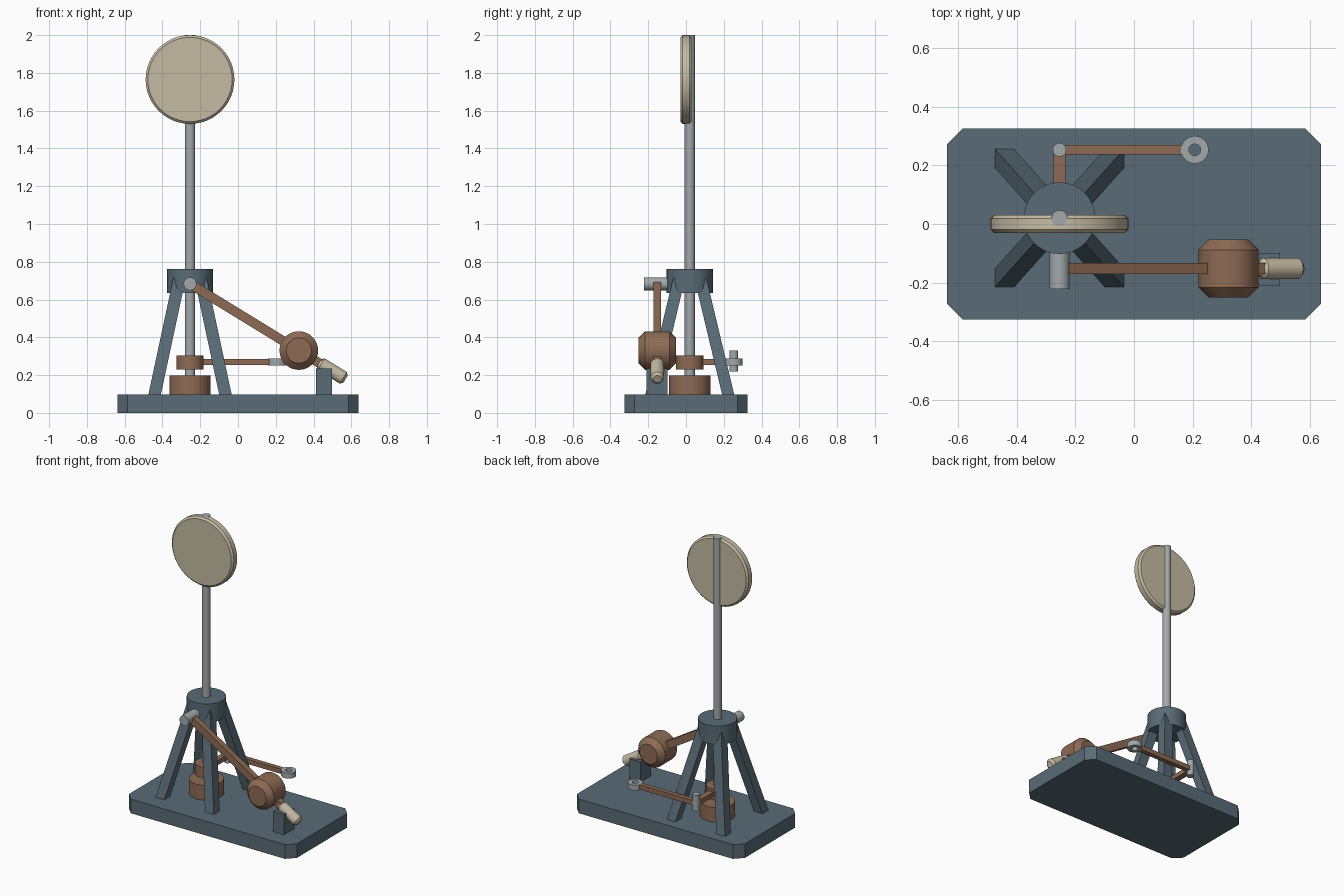
import bpy
import bmesh
import math
from mathutils import Vector

if "Cube" in bpy.data.objects:
    bpy.data.objects.remove(bpy.data.objects["Cube"], do_unlink=True)


def material(name, r, g, b):
    m = bpy.data.materials.new(name)
    m.use_nodes = True
    m.diffuse_color = (r, g, b, 1)
    m.node_tree.nodes["Principled BSDF"].inputs["Base Color"].default_value = (r, g, b, 1)
    return m


SLATE = material("slate paint", 0.1, 0.148, 0.18)
WOOD = material("brown wood", 0.27, 0.147, 0.088)
CREAM = material("cream felt", 0.56, 0.5, 0.365)
STEEL = material("pale steel", 0.36, 0.4, 0.41)

AX, AY = -0.254, 0.02    # upright axis
HY = -0.152              # hammer plane
LY, LZ = 0.253, 0.27     # linkage plane


def finish(bm, name, mat, smooth=False):
    bmesh.ops.recalc_face_normals(bm, faces=bm.faces)
    mesh = bpy.data.meshes.new(name)
    bm.to_mesh(mesh)
    bm.free()
    mesh.materials.append(mat)
    ob = bpy.data.objects.new(name, mesh)
    bpy.context.collection.objects.link(ob)
    if smooth:
        bpy.ops.object.select_all(action='DESELECT')
        ob.select_set(True)
        bpy.context.view_layer.objects.active = ob
        bpy.ops.object.shade_smooth_by_angle(angle=math.radians(30))
    return ob


def place(bm, a, b, roll_up=False):
    """Stand z-aligned geometry on the middle of a-b, pointing along it."""
    a, b = Vector(a), Vector(b)
    q = (b - a).to_track_quat('Z', 'Y')
    bmesh.ops.transform(bm, verts=bm.verts, matrix=q.to_matrix().to_4x4())
    bmesh.ops.translate(bm, verts=bm.verts, vec=(a + b) / 2)


def lathe(name, mat, a, b, profile, steps=48):
    """Spin (radius, height) points around the line a-b."""
    bm = bmesh.new()
    vs = [bm.verts.new((r, 0, h)) for r, h in profile]
    es = [bm.edges.new(p) for p in zip(vs, vs[1:])]
    bmesh.ops.spin(bm, geom=vs + es, axis=(0, 0, 1), cent=(0, 0, 0),
                   angle=math.tau, steps=steps)
    bmesh.ops.remove_doubles(bm, verts=bm.verts, dist=1e-5)
    place(bm, a, b)
    return finish(bm, name, mat, True)


def rod(name, mat, a, b, r, bevel=0.0):
    h = (Vector(b) - Vector(a)).length / 2
    if bevel:
        prof = [(0, -h), (r - bevel, -h), (r, bevel - h),
                (r, h - bevel), (r - bevel, h), (0, h)]
    else:
        prof = [(0, -h), (r, -h), (r, h), (0, h)]
    return lathe(name, mat, a, b, prof)


def upright(name, mat, z0, z1, r):
    return rod(name, mat, (AX, AY, z0), (AX, AY, z1), r)


def box(name, mat, lo, hi):
    bm = bmesh.new()
    bmesh.ops.create_cube(bm, size=1)
    lo, hi = Vector(lo), Vector(hi)
    bmesh.ops.scale(bm, verts=bm.verts, vec=hi - lo)
    bmesh.ops.translate(bm, verts=bm.verts, vec=(lo + hi) / 2)
    return finish(bm, name, mat)


# Base slab with clipped corners
bm = bmesh.new()
X, Y, C = 0.637, 0.326, 0.053
outline = [(X - C, Y), (X, Y - C), (X, C - Y), (X - C, -Y),
           (C - X, -Y), (-X, C - Y), (-X, Y - C), (C - X, Y)]
face = bm.faces.new([bm.verts.new((x, y, 0)) for x, y in outline])
ext = bmesh.ops.extrude_face_region(bm, geom=[face])
bmesh.ops.translate(bm, vec=(0, 0, 0.097),
                    verts=[v for v in ext["geom"] if isinstance(v, bmesh.types.BMVert)])
finish(bm, "base", SLATE)

# Four splayed legs leaning in to the hub
for side, sx in (("left", 1), ("right", -1)):
    for end, sy in (("front", -1), ("back", 1)):
        bm = bmesh.new()
        bmesh.ops.create_cube(bm, size=1)
        for v in bm.verts:
            top = v.co.z > 0
            off = 0.053 if top else 0.189
            v.co = (AX + sx * off + v.co.x * 0.066,
                    AY + sy * (off + 0.016 * (not top)) + v.co.y * 0.064,
                    0.725 if top else 0.09)
        finish(bm, f"leg_{end}_{side}", SLATE)

# Mast, hub and turning collar
upright("hub", SLATE, 0.635, 0.762, 0.122)
upright("mast", STEEL, 0.1, 2.0, 0.027)
upright("mast_socket", WOOD, 0.095, 0.197, 0.109)
upright("turning_collar", WOOD, 0.23, 0.305, 0.072)

# Round target disc with bevelled rim
rod("target_disc", CREAM, (AX, 0.03, 1.765), (AX, -0.03, 1.765), 0.235, 0.012)

# Crank, link, pin and eye at the back
box("crank_arm", WOOD, (AX - 0.02, AY, LZ - 0.016), (AX + 0.02, LY, LZ + 0.016))
box("link_bar", WOOD, (AX, LY - 0.016, LZ - 0.016), (0.17, LY + 0.016, LZ + 0.016))
rod("link_pin", STEEL, (AX, LY, 0.22), (AX, LY, 0.33), 0.023)
lathe("link_eye", STEEL, (0.207, LY, 0.25), (0.207, LY, 0.287),
      [(0.02, -0.0185), (0.047, -0.0185), (0.047, 0.0185),
       (0.02, 0.0185), (0.02, -0.0185)])

# Hammer: pivot, sloping handle, bevelled head and striker
pivot = Vector((AX, HY, 0.683))
head = Vector((0.322, HY, 0.33))
along = (head - pivot).normalized()
rod("hammer_pivot", STEEL, (AX, -0.222, pivot.z), (AX, -0.07, pivot.z), 0.034)

tip = head + along * 0.14
bm = bmesh.new()
bmesh.ops.create_cube(bm, size=1)
bmesh.ops.scale(bm, verts=bm.verts, vec=(0.038, 0.05, (tip - pivot).length))
place(bm, pivot, tip)
finish(bm, "hammer_handle", WOOD)

rod("hammer_head", WOOD, (head.x, -0.251, head.z), (head.x, -0.053, head.z), 0.102, 0.035)
rod("striker", CREAM, head + along * 0.125, head + along * 0.29, 0.036, 0.014)

# Stop block under the striker
box("stop_block", SLATE, (0.413, -0.21, 0.09), (0.497, -0.098, 0.235))
